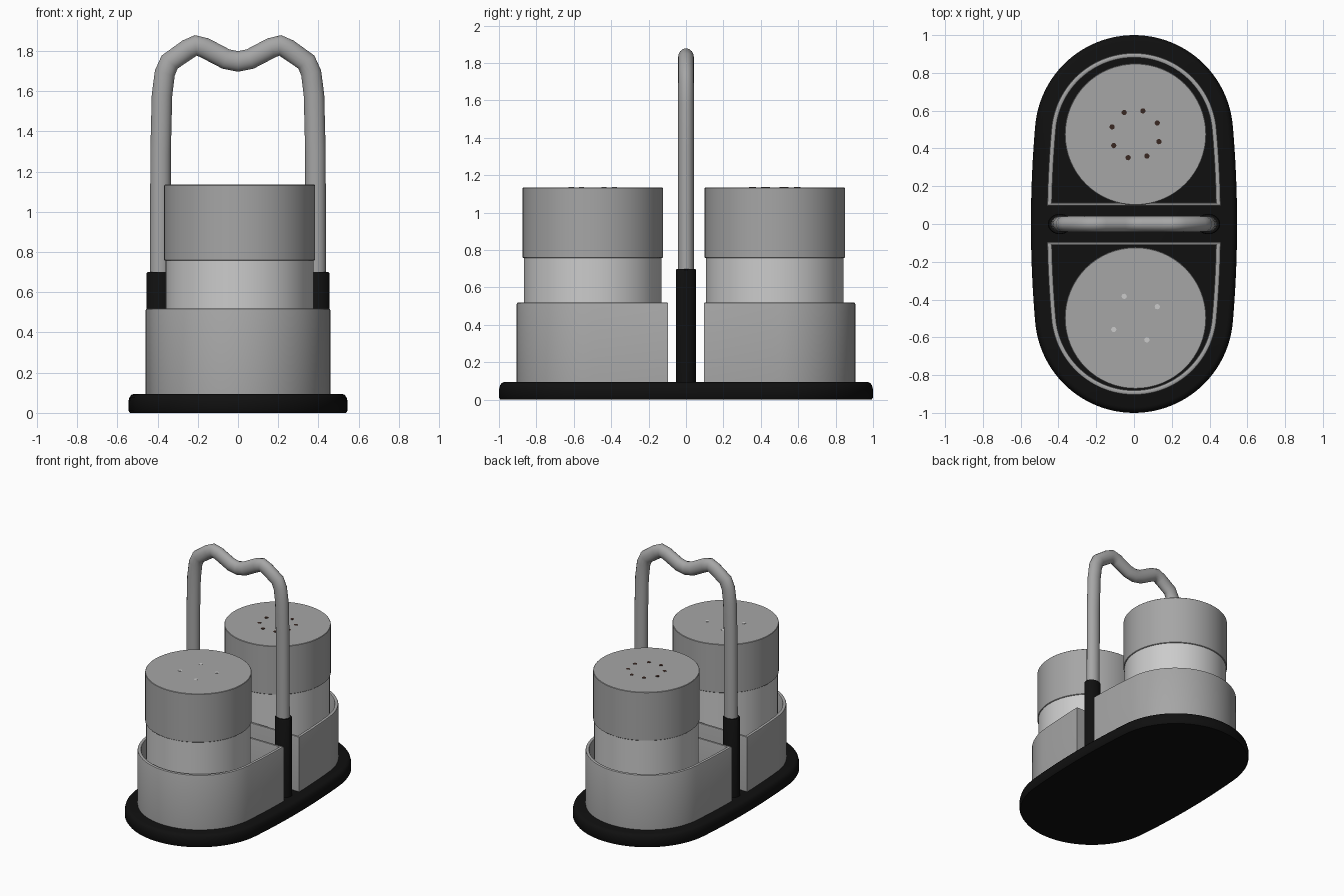
import bpy, bmesh, math

if "Cube" in bpy.data.objects:
    bpy.data.objects.remove(bpy.data.objects["Cube"])

T0 = math.radians(5)  # where the bulged side meets the round end


def material(name, rgb):
    m = bpy.data.materials.new(name)
    m.diffuse_color = (*rgb, 1)
    m.use_nodes = True
    m.node_tree.nodes["Principled BSDF"].inputs["Base Color"].default_value = m.diffuse_color
    return m


BLACK = material("black_plastic", (0.005, 0.005, 0.005))
STEEL = material("grey_steel", (0.38, 0.38, 0.38))
GLASS = material("pale_glass", (0.72, 0.72, 0.72))
PEPPER = material("dark_brown", (0.04, 0.02, 0.015))
SALT = material("white", (0.8, 0.8, 0.8))


def finish(name, bm, mat=None):
    bmesh.ops.recalc_face_normals(bm, faces=bm.faces)
    me = bpy.data.meshes.new(name)
    bm.to_mesh(me)
    bm.free()
    ob = bpy.data.objects.new(name, me)
    bpy.context.collection.objects.link(ob)
    if mat:
        me.materials.append(mat)
    return ob


def loft(name, rings, mat=None):
    """Skin a stack of closed rings and cap both ends."""
    bm = bmesh.new()
    vs = [[bm.verts.new(p) for p in r] for r in rings]
    n = len(vs[0])
    for a, b in zip(vs, vs[1:]):
        for i in range(n):
            j = (i + 1) % n
            bm.faces.new((a[i], a[j], b[j], b[i]))
    bm.faces.new(vs[0])
    bm.faces.new(vs[-1])
    return finish(name, bm, mat)


def half_plan(r, yc, y0):
    """Upper half of the plan: gently bulged sides and a round end."""
    xj, yj = r * math.cos(T0), yc + r * math.sin(T0)
    bulge = 0.0226
    side = []
    for i in range(10):
        y = y0 + (yj - y0) * i / 10
        side.append((xj + bulge * (1 - (y / yj) ** 2), y))
    end = [(r * math.cos(t), yc + r * math.sin(t))
           for t in (T0 + (math.pi - 2 * T0) * i / 48 for i in range(49))]
    return side + end + [(-x, y) for x, y in reversed(side)]


def oval(inset, z):
    top = half_plan(0.525 - inset, 0.475, 0)[:-1]
    return [(x, y, z) for x, y in top] + [(-x, -y, z) for x, y in top]


def d_shape(inset, z, side):
    return [(x, side * y, z)
            for x, y in half_plan(0.44 - inset, 0.466, 0.095 + 0.7 * inset)]


def turned(name, profile, centre, mat=STEEL, squash=1, seg=64):
    """Round part from (radius, z) pairs."""
    x0, y0 = centre
    ang = [2 * math.pi * i / seg for i in range(seg)]
    return loft(name, [[(x0 + r * math.cos(t), y0 + squash * r * math.sin(t), z)
                        for t in ang] for r, z in profile], mat)


# Base plate with softened rim
loft("base", [oval(*p) for p in ((0.008, 0), (0, 0.012), (0, 0.055),
                                 (0.006, 0.078), (0.016, 0.09), (0.03, 0.095))], BLACK)

# Two D-shaped holders, each with a shaker
for label, side, cy, holes, dot in (
        ("front", -1, -0.498, 4, SALT), ("back", 1, 0.475, 8, PEPPER)):
    cup = ((0, 0.08), (0, 0.51), (0.003, 0.517), (0.009, 0.52), (0.018, 0.52),
           (0.024, 0.517), (0.027, 0.51), (0.027, 0.1))
    holder = loft(label + "_holder", [d_shape(i, z, side) for i, z in cup], STEEL)
    holder.data.materials.append(BLACK)
    holder.data.polygons[-1].material_index = 1  # dark floor
    c = (0.008, cy)
    turned(label + "_glass", ((0.355, 0.1), (0.368, 0.113), (0.368, 0.765)), c, GLASS)
    turned(label + "_cap", ((0.372, 0.758), (0.375, 0.761), (0.375, 1.132), (0.372, 1.135)), c)
    for k in range(holes):
        t = math.radians(27.5 + 360 * k / holes)
        turned(f"{label}_hole_{k}", ((0.014, 1.12), (0.014, 1.1365)),
               (c[0] + 0.13 * math.cos(t), c[1] + 0.13 * math.sin(t)), dot, seg=12)

# Sockets that hold the handle
for label, s in (("left", -1), ("right", 1)):
    turned(label + "_socket", ((0.063, 0.085), (0.063, 0.693), (0.058, 0.7)),
           (s * 0.393, 0), BLACK, squash=0.86, seg=32)

# Wavy carrying handle, slightly flattened front to back
half = [(-0.387, 0.6), (-0.385, 1.3), (-0.378, 1.58), (-0.364, 1.69), (-0.34, 1.745),
        (-0.25, 1.808), (-0.21, 1.828), (-0.165, 1.815), (-0.06, 1.76)]
path = half + [(0, 1.748)] + [(-x, z) for x, z in reversed(half)]
cu = bpy.data.curves.new("handle", "CURVE")
cu.dimensions = "3D"
cu.bevel_depth = 0.051
cu.bevel_resolution = 6
cu.use_fill_caps = True
cu.materials.append(STEEL)
sp = cu.splines.new("POLY")
sp.points.add(len(path) - 1)
for p, (x, z) in zip(sp.points, path):
    p.co = (x, 0, z, 1)
sp.use_smooth = True
handle = bpy.data.objects.new("handle", cu)
bpy.context.collection.objects.link(handle)
handle.scale.y = 0.84

# Smooth shading with crisp edges
bpy.ops.object.select_all(action="DESELECT")
for ob in bpy.context.scene.objects:
    if ob.type == "MESH":
        ob.select_set(True)
        bpy.context.view_layer.objects.active = ob
bpy.ops.object.shade_smooth_by_angle(angle=math.radians(35))
